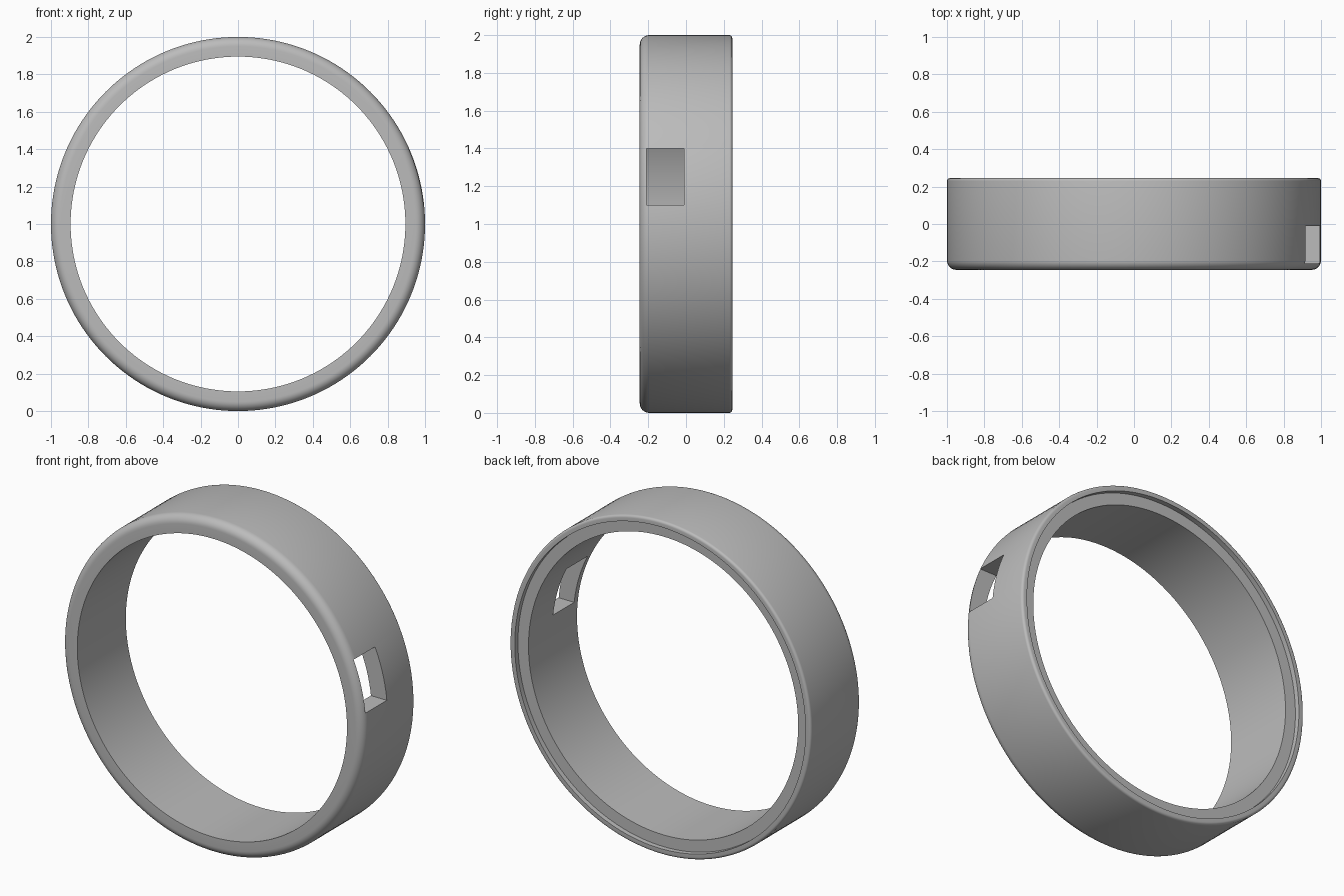
import bpy, bmesh, math
from mathutils import Matrix, Vector

cube = bpy.data.objects.get("Cube")
if cube:
    bpy.data.objects.remove(cube, do_unlink=True)

RADIUS, BORE, HALF = 1.0, 0.895, 0.245
LIP, STEP = 0.965, 0.03        # recess in the back rim
SEGMENTS = 160

grey = bpy.data.materials.new("plain grey")
grey.use_nodes = True
colour = (0.5, 0.5, 0.5, 1)
grey.diffuse_color = colour
grey.node_tree.nodes["Principled BSDF"].inputs["Base Color"].default_value = colour


def fillet(r, y, size, start, steps):
    """Quarter arc of (radius, y) points around a centre."""
    angles = [math.radians(start + 90 * i / steps) for i in range(steps + 1)]
    return [(r + size * math.cos(a), y + size * math.sin(a)) for a in angles]


# Ring cross-section: rounded front, small back fillet, stepped back rim
front, back = 0.05, 0.015
profile = [(BORE, -HALF)]
profile += fillet(RADIUS - front, -HALF + front, front, -90, 8)
profile += fillet(RADIUS - back, HALF - back, back, 0, 4)
profile += [(LIP, HALF), (LIP, HALF - STEP), (BORE, HALF - STEP)]

# Revolve the section about the y axis
bm = bmesh.new()
rings = []
for i in range(SEGMENTS):
    a = 2 * math.pi * i / SEGMENTS
    rings.append([bm.verts.new((r * math.cos(a), y, 1 + r * math.sin(a)))
                  for r, y in profile])
n = len(profile)
for i, ring in enumerate(rings):
    after = rings[(i + 1) % SEGMENTS]
    for j in range(n):
        k = (j + 1) % n
        bm.faces.new((ring[j], ring[k], after[k], after[j]))
bmesh.ops.recalc_face_normals(bm, faces=bm.faces)
mesh = bpy.data.meshes.new("ring")
bm.to_mesh(mesh)
bm.free()
ring_band = bpy.data.objects.new("ring_band", mesh)
bpy.context.collection.objects.link(ring_band)
mesh.materials.append(grey)

# Rectangular slot through the left wall
bpy.ops.mesh.primitive_cube_add(size=1, location=(0.95, -0.11, 1.25))
cutter = bpy.context.object
cutter.name = "slot_cutter"
cutter.scale = (0.5, 0.2, 0.3)
cutter.hide_render = True
cutter.data.materials.append(grey)
cut = ring_band.modifiers.new("slot", "BOOLEAN")
cut.operation = "DIFFERENCE"
cut.solver = "EXACT"
cut.object = cutter

bpy.ops.object.select_all(action="DESELECT")
ring_band.select_set(True)
bpy.context.view_layer.objects.active = ring_band
bpy.ops.object.modifier_apply(modifier=cut.name)
bpy.data.objects.remove(cutter, do_unlink=True)
bpy.ops.object.shade_smooth_by_angle(angle=math.radians(30))
